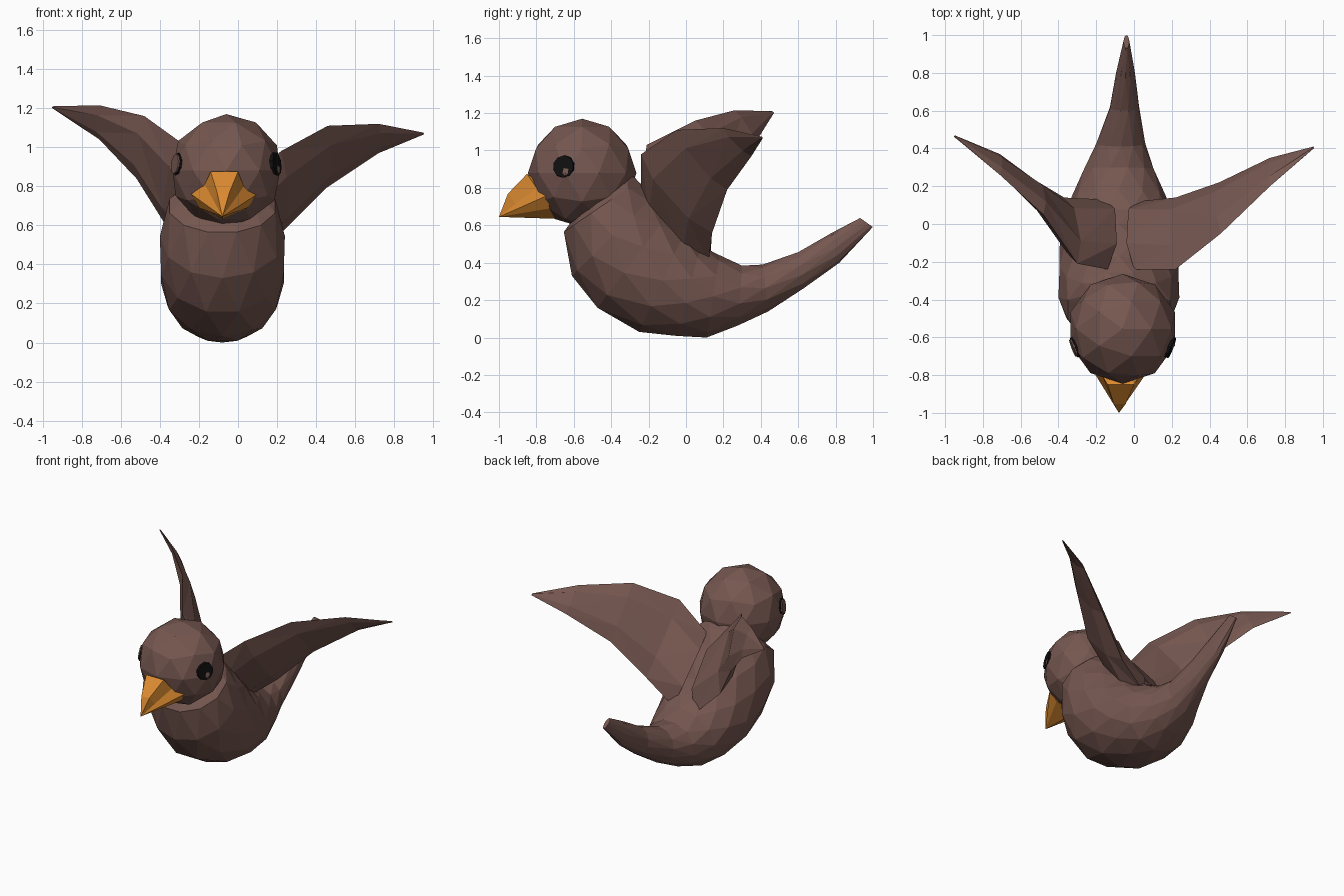
import bpy
import bmesh
from math import sin, cos, tau
from mathutils import Vector

default = bpy.data.objects.get("Cube")
if default:
    bpy.data.objects.remove(default, do_unlink=True)


def make_material(name, colour):
    mat = bpy.data.materials.new(name)
    mat.use_nodes = True
    mat.diffuse_color = (*colour, 1)
    mat.node_tree.nodes["Principled BSDF"].inputs["Base Color"].default_value = (*colour, 1)
    return mat


BROWN = make_material("feather brown", (0.18, 0.095, 0.08))
ORANGE = make_material("beak orange", (0.72, 0.26, 0.03))
BLACK = make_material("eye black", (0.005, 0.005, 0.005))


def finish(bm, name, material):
    bmesh.ops.recalc_face_normals(bm, faces=bm.faces)
    mesh = bpy.data.meshes.new(name)
    bm.to_mesh(mesh)
    bm.free()
    mesh.materials.append(material)
    obj = bpy.data.objects.new(name, mesh)
    bpy.context.collection.objects.link(obj)
    return obj


def ellipse_ring(a, b, side, count, phase=0):
    """Ellipse with one axis from a to b and the other along side."""
    mid, half = (a + b) / 2, (a - b) / 2
    angles = [tau * (i + phase) / count for i in range(count)]
    return [mid + half * cos(t) + side * sin(t) for t in angles]


def loft(name, rings, material):
    """Triangulated skin through rings; every odd ring may be staggered half a step."""
    bm = bmesh.new()
    loops = [[bm.verts.new(p) for p in ring] for ring in rings]
    for r, (low, high) in enumerate(zip(loops, loops[1:])):
        n = len(low)
        for i in range(n):
            j = (i + 1) % n
            if r % 2 == 0:
                bm.faces.new((low[i], low[j], high[i]))
                bm.faces.new((low[j], high[j], high[i]))
            else:
                bm.faces.new((low[i], low[j], high[j]))
                bm.faces.new((low[i], high[j], high[i]))
    bm.faces.new(loops[0])
    bm.faces.new(loops[-1])
    return finish(bm, name, material)


# Body and tail: belly y, z; back y, z; centre x; half width
body_sections = [
    (-0.57, 0.68, -0.30, 0.89, -0.07, 0.17),
    (-0.66, 0.56, -0.25, 0.84, -0.08, 0.28),
    (-0.61, 0.33, -0.17, 0.76, -0.08, 0.32),
    (-0.48, 0.15, -0.08, 0.68, -0.08, 0.325),
    (-0.25, 0.03, 0.0, 0.58, -0.08, 0.315),
    (-0.05, 0.0, 0.08, 0.50, -0.08, 0.29),
    (0.11, 0.0, 0.18, 0.44, -0.08, 0.25),
    (0.28, 0.06, 0.30, 0.39, -0.08, 0.19),
    (0.44, 0.14, 0.41, 0.39, -0.07, 0.13),
    (0.63, 0.26, 0.60, 0.46, -0.05, 0.08),
    (0.82, 0.40, 0.78, 0.56, -0.045, 0.05),
    (1.0, 0.59, 0.93, 0.64, -0.04, 0.015),
]
body_rings = []
for k, (by, bz, ty, tz, x, width) in enumerate(body_sections):
    body_rings.append(ellipse_ring(Vector((x, by, bz)), Vector((x, ty, tz)),
                                   Vector((width, 0, 0)), 12, 0.5 * (k % 2)))
loft("body_and_tail", body_rings, BROWN)

# Wings: leading edge point, trailing edge point, half thickness
left_wing = [
    ((0.0, -0.24, 0.80), (0.02, 0.12, 0.40), 0.09),
    ((0.22, -0.24, 0.98), (0.22, 0.14, 0.56), 0.06),
    ((0.46, -0.05, 1.11), (0.45, 0.22, 0.79), 0.04),
    ((0.72, 0.20, 1.12), (0.72, 0.35, 0.97), 0.02),
    ((0.95, 0.40, 1.075), (0.95, 0.41, 1.065), 0.004),
]
right_wing = [
    ((-0.14, -0.24, 0.82), (-0.16, 0.13, 0.40), 0.09),
    ((-0.30, -0.21, 1.03), (-0.37, 0.14, 0.60), 0.06),
    ((-0.48, 0.05, 1.16), (-0.52, 0.23, 0.84), 0.04),
    ((-0.71, 0.26, 1.215), (-0.71, 0.37, 1.04), 0.02),
    ((-0.95, 0.46, 1.21), (-0.95, 0.47, 1.20), 0.004),
]
for name, sections in (("left_wing", left_wing), ("right_wing", right_wing)):
    span = Vector(sections[-1][0]) - Vector(sections[0][0])
    rings = []
    for lead, trail, thick in sections:
        a, b = Vector(lead), Vector(trail)
        normal = (b - a).cross(span).normalized()
        rings.append(ellipse_ring(a, b, normal * thick, 6))
    loft(name, rings, BROWN)

# Head
HEAD = Vector((-0.06, -0.555, 0.88))
bm = bmesh.new()
bmesh.ops.create_icosphere(bm, subdivisions=2, radius=0.29)
bmesh.ops.translate(bm, verts=bm.verts, vec=HEAD)
finish(bm, "head", BROWN)


# Eyes: the left one is a black disc, the right one a brown disc on a black rim
def eye_disc(name, direction, distance, radius, material):
    aim = Vector(direction).normalized()
    bm = bmesh.new()
    bmesh.ops.create_cone(bm, cap_ends=True, segments=10, radius1=radius,
                          radius2=radius * 0.9, depth=0.04)
    bmesh.ops.rotate(bm, verts=bm.verts, matrix=aim.to_track_quat("Z", "Y").to_matrix())
    bmesh.ops.translate(bm, verts=bm.verts, vec=HEAD + aim * distance)
    finish(bm, name, material)


eye_disc("left_eye", (0.9, -0.35, 0.12), 0.262, 0.066, BLACK)
eye_disc("right_eye_rim", (-0.9, -0.35, 0.12), 0.258, 0.064, BLACK)
eye_disc("right_eye", (-0.9, -0.35, 0.12), 0.266, 0.056, BROWN)

# Beak: crown-shaped base narrowing to a pointed tip
TIP = Vector((-0.08, -1.0, 0.645))
beak_base = [Vector(p) for p in (
    (-0.14, -0.85, 0.875), (0.0, -0.85, 0.875), (0.03, -0.80, 0.80),
    (0.10, -0.74, 0.76), (0.05, -0.73, 0.69), (-0.08, -0.70, 0.635),
    (-0.20, -0.73, 0.69), (-0.24, -0.74, 0.76), (-0.17, -0.80, 0.81))]
middle = [p.lerp(TIP, 0.55) + Vector((0, -0.02, 0.02)) * (p.z > 0.85) for p in beak_base]
bm = bmesh.new()
outer = [bm.verts.new(p) for p in beak_base]
inner = [bm.verts.new(p) for p in middle]
tip, root = bm.verts.new(TIP), bm.verts.new((-0.07, -0.68, 0.77))
for i in range(len(outer)):
    j = (i + 1) % len(outer)
    bm.faces.new((outer[i], outer[j], inner[j], inner[i]))
    bm.faces.new((inner[i], inner[j], tip))
    bm.faces.new((outer[j], outer[i], root))
finish(bm, "beak", ORANGE)
